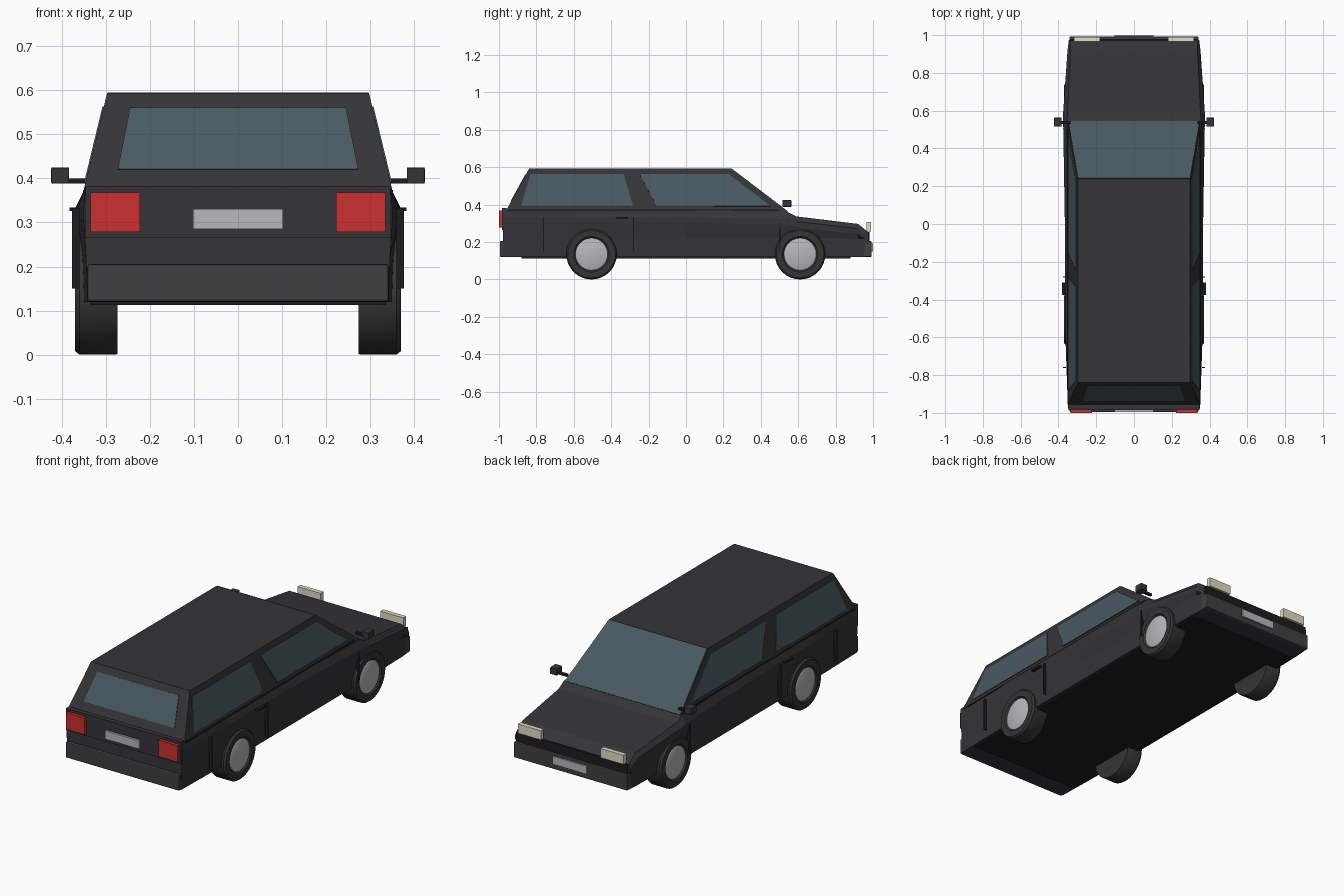
import bpy, bmesh, math
from mathutils import Vector

if "Cube" in bpy.data.objects:
    bpy.data.objects.remove(bpy.data.objects["Cube"])


def material(name, r, g, b):
    m = bpy.data.materials.new(name)
    m.diffuse_color = (r, g, b, 1)
    m.use_nodes = True
    m.node_tree.nodes["Principled BSDF"].inputs["Base Color"].default_value = m.diffuse_color
    return m


PAINT = material("dark_paint", 0.035, 0.034, 0.038)
TRIM = material("trim", 0.05, 0.05, 0.052)
BLACK = material("black", 0.012, 0.012, 0.012)
RUBBER = material("rubber", 0.035, 0.035, 0.034)
GLASS = material("glass", 0.065, 0.1, 0.12)
RED = material("red_lens", 0.6, 0.03, 0.03)
LAMP = material("lamp_lens", 0.75, 0.72, 0.58)
METAL = material("metal", 0.48, 0.48, 0.5)


def mesh_object(name, verts, faces, mat):
    me = bpy.data.meshes.new(name)
    me.from_pydata(verts, [], faces)
    bm = bmesh.new()
    bm.from_mesh(me)
    bmesh.ops.recalc_face_normals(bm, faces=bm.faces)
    bm.to_mesh(me)
    bm.free()
    me.materials.append(mat)
    ob = bpy.data.objects.new(name, me)
    bpy.context.collection.objects.link(ob)
    return ob


def loft(name, rings, mat):
    n = len(rings[0])
    verts = [p for r in rings for p in r]
    faces = [(i * n + j, i * n + (j + 1) % n, (i + 1) * n + (j + 1) % n, (i + 1) * n + j)
             for i in range(len(rings) - 1) for j in range(n)]
    faces += [tuple(range(n)), tuple(range((len(rings) - 1) * n, len(rings) * n))]
    return mesh_object(name, verts, faces, mat)


def box(name, x, y, z, mat, bevel=0.0):
    ring = lambda h: [(x[0], y[0], h), (x[1], y[0], h), (x[1], y[1], h), (x[0], y[1], h)]
    ob = loft(name, [ring(z[0]), ring(z[1])], mat)
    if bevel:
        b = ob.modifiers.new("bevel", "BEVEL")
        b.width, b.segments = bevel, 2
    return ob


def pair(name, x, y, z, mat, bevel=0.0):
    for s, side in ((1, "right"), (-1, "left")):
        box(f"{name}_{side}", sorted((s * x[0], s * x[1])), y, z, mat, bevel)


def panel(name, corners, mat, t=0.003):
    c = [Vector(p) for p in corners]
    n = (c[2] - c[0]).cross(c[3] - c[1]).normalized() * t
    return loft(name, [[p - n for p in c], [p + n for p in c]], mat)


# lower body: y, bottom half width, widest half width, top half width, shoulder z, top z
stations = [(-0.978, .342, .350, .346, .335, .380),
            (-0.60, .350, .363, .348, .335, .378),
            (0.00, .350, .366, .350, .333, .372),
            (0.54, .350, .375, .355, .322, .362),
            (0.59, .350, .375, .352, .310, .337),
            (0.92, .343, .352, .336, .272, .297),
            (0.975, .338, .345, .338, .235, .252)]
rings = []
for y, wb, wm, wt, zm, zt in stations:
    half = [(wb, .12), (wb + .003, .22), (wm, zm - .03), (wm, zm), (wt, zt)]
    rings.append([(x, y, z) for x, z in half] + [(-x, y, z) for x, z in reversed(half)])
loft("body", rings, PAINT)
box("floor_pan", (-.335, .335), (-.88, .88), (.113, .125), BLACK)

# cabin
base = [(-.35, -.958, .375), (.35, -.958, .375), (.35, .548, .358), (-.35, .548, .358)]
roof = [(-.297, -.838, .594), (.297, -.838, .594), (.297, .238, .594), (-.297, .238, .594)]
loft("cabin", [base, roof], PAINT)


# windows lie on the sloping cabin faces
def side_x(z):
    return .35 - (z - .375) * .242


def rear_y(z):
    return -.958 + (z - .375) * .548


windows = {"rear": [(-.883, .392), (-.283, .392), (-.333, .563), (-.83, .563)],
           "front": [(-.157, .392), (.453, .392), (.228, .563), (-.248, .563)]}
for label, pts in windows.items():
    for s, side in ((1, "right"), (-1, "left")):
        panel(f"{label}_window_{side}", [(s * side_x(z), y, z) for y, z in pts], GLASS)
panel("tailgate_window", [(x, rear_y(z), z) for x, z in
                          ((-.273, .42), (.273, .42), (.245, .56), (-.245, .56))], GLASS)
panel("windshield", [(-.346, .543, .362), (.346, .543, .362), (.295, .241, .592), (-.295, .241, .592)], GLASS)

# rear panel, bumpers, plates and lamps
box("tail_panel", (-.346, .346), (-.984, -.96), (.265, .383), PAINT)
box("rear_bumper", (-.342, .342), (-.995, -.95), (.12, .205), TRIM, .006)
box("front_bumper", (-.342, .342), (.95, .993), (.12, .205), TRIM, .006)
box("grille", (-.335, .335), (.95, .98), (.2, .255), BLACK)
box("rear_plate", (-.102, .102), (-.995, -.98), (.285, .33), METAL)
box("front_plate", (-.102, .102), (.98, 1.0), (.15, .193), METAL)
pair("tail_lamp", (.222, .335), (-1.0, -.975), (.278, .368), RED)
pair("headlamp", (.18, .318), (.965, .99), (.257, .307), LAMP)

# mirrors, door seams and handles
pair("mirror", (.383, .424), (.515, .563), (.388, .425), RUBBER, .003)
pair("mirror_stalk", (.335, .39), (.53, .545), (.388, .4), BLACK)
for label, y, top in (("rear", -.76, .333), ("middle", -.28, .333), ("front", .503, .305)):
    pair(f"{label}_door_seam", (.36, .377), (y - .002, y + .002), (.15, top), BLACK)
pair("door_handle", (.355, .382), (-.375, -.31), (.326, .334), BLACK)
pair("belt_trim", (.34, .352), (-.95, .5), (.366, .374), BLACK)


# wheels: turned tyre profile (x outwards, radius) and a hub disc
def lathe(name, profile, s, y, mat, n=32):
    ob = loft(name, [[(s * x, y + r * math.cos(a), .135 + r * math.sin(a))
                      for a in (2 * math.pi * k / n for k in range(n))] for x, r in profile], mat)
    bpy.context.view_layer.objects.active = ob
    ob.select_set(True)
    bpy.ops.object.shade_smooth_by_angle(angle=math.radians(30))
    ob.select_set(False)


for end, y in (("rear", -.505), ("front", .61)):
    for s, side in ((1, "right"), (-1, "left")):
        tyre = [(.273, .1), (.273, .133), (.277, .135), (.36, .135), (.37, .127), (.37, .095), (.36, .085)]
        lathe(f"{end}_tyre_{side}", tyre, s, y, RUBBER)
        lathe(f"{end}_hub_{side}", [(.34, .086), (.363, .086), (.366, .08)], s, y, METAL)
